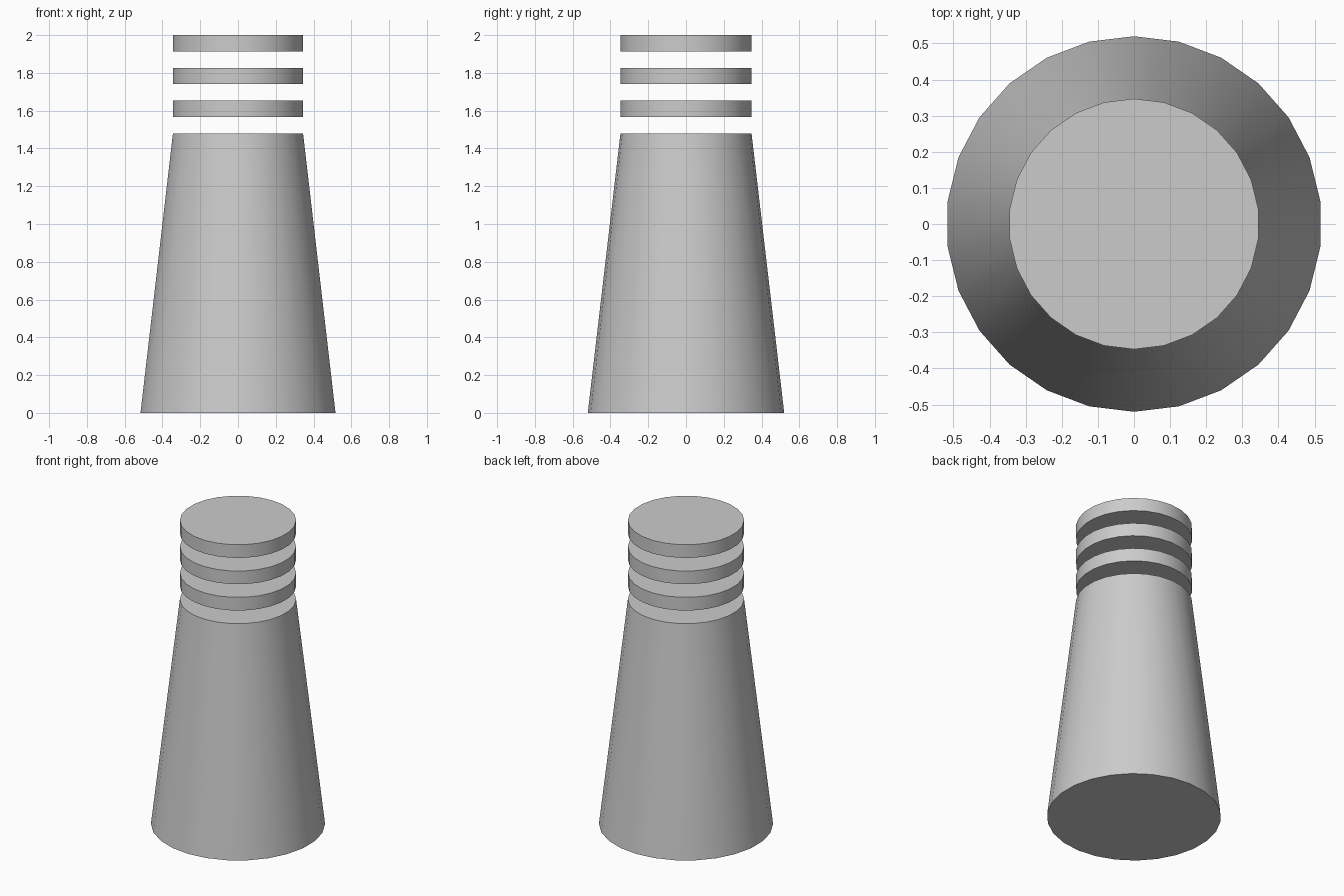
import bpy
import math

if "Cube" in bpy.data.objects:
    bpy.data.objects.remove(bpy.data.objects["Cube"])

SIDES = 26
BASE_R, TOP_R = 0.52, 0.347
BODY_TOP = 1.48
STEP = (2.0 - BODY_TOP) / 6  # disc thickness and gap are equal


def frustum(name, r_bottom, r_top, z0, z1):
    bpy.ops.mesh.primitive_cone_add(vertices=SIDES, radius1=r_bottom, radius2=r_top,
                                    depth=z1 - z0, location=(0, 0, (z0 + z1) / 2))
    obj = bpy.context.object
    obj.name = name
    bpy.ops.object.shade_smooth_by_angle(angle=math.radians(30))
    return obj


# Tapered body
frustum("tapered_body", BASE_R, TOP_R, 0, BODY_TOP)

# Three floating discs above the body
for i in range(3):
    z = BODY_TOP + STEP * (2 * i + 1)
    frustum(f"floating_disc_{i + 1}", TOP_R, TOP_R, z, z + STEP)
